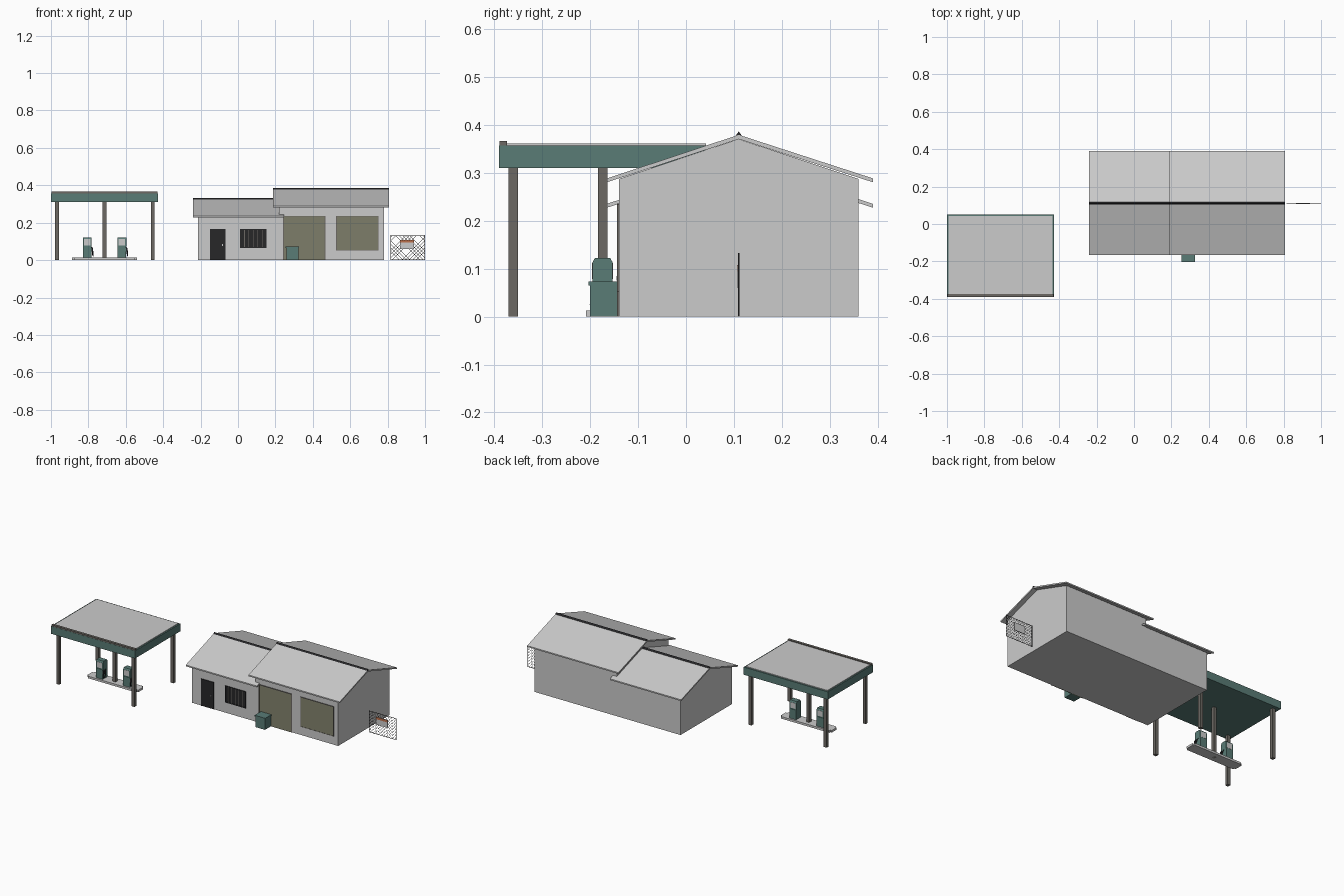
import bpy, bmesh, math
from mathutils import Vector

if "Cube" in bpy.data.objects:
    bpy.data.objects.remove(bpy.data.objects["Cube"])


def material(name, r, g, b):
    m = bpy.data.materials.new(name)
    m.diffuse_color = (r, g, b, 1)
    m.use_nodes = True
    m.node_tree.nodes["Principled BSDF"].inputs["Base Color"].default_value = m.diffuse_color
    return m


TEAL = material("teal_paint", 0.10, 0.20, 0.18)
STEEL = material("brown_steel", 0.15, 0.14, 0.125)
DARK = material("dark_trim", 0.02, 0.02, 0.022)
KHAKI = material("khaki_shutter", 0.19, 0.19, 0.13)
RUST = material("orange_band", 0.5, 0.16, 0.07)


def finish(name, bm, mat=None):
    bmesh.ops.recalc_face_normals(bm, faces=bm.faces)
    me = bpy.data.meshes.new(name)
    bm.to_mesh(me)
    bm.free()
    ob = bpy.data.objects.new(name, me)
    bpy.context.collection.objects.link(ob)
    if mat:
        me.materials.append(mat)
    return ob


def add_box(bm, x0, x1, y0, y1, z0, z1):
    v = bmesh.ops.create_cube(bm, size=1)["verts"]
    for p in v:
        p.co = ((x0 + x1) / 2 + p.co.x * (x1 - x0), (y0 + y1) / 2 + p.co.y * (y1 - y0),
                (z0 + z1) / 2 + p.co.z * (z1 - z0))


def box(name, dims, mat=None):
    bm = bmesh.new()
    add_box(bm, *dims)
    return finish(name, bm, mat)


def extrude_x(name, profile, x0, x1, mat=None):
    """Extrude a (y, z) profile along x."""
    bm = bmesh.new()
    f = bm.faces.new([bm.verts.new((x0, y, z)) for y, z in profile])
    r = bmesh.ops.extrude_face_region(bm, geom=[f])
    bmesh.ops.translate(bm, vec=(x1 - x0, 0, 0),
                        verts=[g for g in r["geom"] if isinstance(g, bmesh.types.BMVert)])
    return finish(name, bm, mat)


def tube(name, pts, radius, mat):
    cu = bpy.data.curves.new(name, 'CURVE')
    cu.dimensions = '3D'
    cu.bevel_depth = radius
    cu.bevel_resolution = 1
    s = cu.splines.new('POLY')
    s.points.add(len(pts) - 1)
    for p, c in zip(s.points, pts):
        p.co = (*c, 1)
    cu.materials.append(mat)
    ob = bpy.data.objects.new(name, cu)
    bpy.context.collection.objects.link(ob)


# ---- Building: two gabled halls with overhanging roofs
MID, FRONT, BACK = 0.11, -0.14, 0.36


def hall(name, wx0, wx1, rx0, rx1, drop):
    z = lambda v: v - drop
    extrude_x(name + "_walls", [(FRONT, 0), (BACK, 0), (BACK, z(.287)), (MID, z(.37)),
                                (FRONT, z(.287))], wx0, wx1)
    extrude_x(name + "_roof", [(-.165, z(.28)), (MID, z(.37)), (.39, z(.28)), (.39, z(.288)),
                               (MID, z(.379)), (-.165, z(.288))], rx0, rx1)
    extrude_x(name + "_ridge_cap", [(MID - .009, z(.374)), (MID + .009, z(.374)),
                                    (MID, z(.386))], rx0, rx1, DARK)


hall("office", -.215, .22, -.24, .245, .053)
hall("garage", .218, .78, .187, .808, 0)


def frame(name, x0, x1, z0, z1, t, d, mat):
    bm = bmesh.new()
    y0, y1 = FRONT - d, FRONT + .002
    add_box(bm, x0, x0 + t, y0, y1, z0, z1)
    add_box(bm, x1 - t, x1, y0, y1, z0, z1)
    add_box(bm, x0 + t, x1 - t, y0, y1, z1 - t, z1)
    if z0 > 0:
        add_box(bm, x0 + t, x1 - t, y0, y1, z0, z0 + t)
    finish(name, bm, mat)


# Office door and barred window
box("office_door", (-.145, -.072, FRONT - .002, FRONT + .002, 0, .16), DARK)
frame("office_door_frame", -.15, -.067, 0, .166, .005, .004, DARK)
box("door_handle", (-.085, -.081, FRONT - .005, FRONT, .075, .085))
box("window_glass", (.014, .15, FRONT - .0015, FRONT + .002, .065, .165), DARK)
frame("window_frame", .011, .153, .064, .167, .005, .004, DARK)
bm = bmesh.new()
for i in range(1, 6):
    x = .011 + i * .142 / 6
    add_box(bm, x - .0015, x + .0015, FRONT - .004, FRONT, .066, .165)
finish("window_bars", bm, STEEL)


# Slatted roller shutters
def shutter(name, x0, x1, z0, z1, n):
    h = (z1 - z0) / n
    prof = [(FRONT + .003, z0)]
    for i in range(n):
        prof += [(FRONT - .003, z0 + i * h), (FRONT - .001, z0 + (i + 1) * h)]
    prof.append((FRONT + .003, z1))
    extrude_x(name, prof, x0, x1, KHAKI)


shutter("garage_door", .245, .463, 0, .232, 13)
frame("garage_door_frame", .241, .467, 0, .236, .004, .004, STEEL)
shutter("window_shutter", .528, .748, .055, .232, 10)
frame("window_shutter_frame", .525, .751, .052, .235, .003, .004, STEEL)

# Teal bin in front of the garage
box("bin_body", (.258, .324, -.2, -.142, 0, .065), TEAL)
box("bin_lid", (.255, .327, -.203, -.141, .065, .073), TEAL)

# ---- Canopy: fascia, roof sheet, gutter and five posts
box("canopy_fascia", (-1, -.428, -.39, .05, .31, .357), TEAL)
box("canopy_roof_sheet", (-.992, -.436, -.38, .042, .355, .361))
box("canopy_front_gutter", (-.998, -.43, -.389, -.373, .357, .366), STEEL)
posts = [(x, y) for x in (-.968, -.456) for y in (-.36, .02)] + [(-.714, -.174)]
for i, (x, y) in enumerate(posts):
    box(f"canopy_post_{i}", (x - .01, x + .01, y - .01, y + .01, 0, .312), STEEL)

# Pump island with chamfered ends
bm = bmesh.new()
add_box(bm, -.887, -.54, -.208, -.14, 0, .013)
bmesh.ops.bevel(bm, geom=[e for e in bm.edges
                          if abs(e.verts[0].co.z - e.verts[1].co.z) > .005],
                offset=.01, segments=2, affect='EDGES')
finish("pump_island", bm)

# Fuel pumps
for i, x in enumerate((-.806, -.621)):
    n = f"pump_{i}_"
    box(n + "body", (x - .023, x + .023, -.197, -.151, .012, .072), TEAL)
    extrude_x(n + "head", [(-.195, .072), (-.153, .072), (-.153, .113), (-.158, .122),
                           (-.19, .122), (-.195, .113)], x - .024, x + .024, TEAL)
    for side, y in (("front", -.195), ("back", -.153)):
        box(n + side + "_screen", (x - .017, x + .017, y - .0012, y + .0012, .078, .112))
    box(n + "nozzle", (x + .023, x + .03, -.198, -.184, .045, .066), DARK)
    tube(n + "hose", [(x + .025, -.174, .07), (x + .031, -.18, .045), (x + .032, -.19, .022),
                      (x + .029, -.199, .025), (x + .026, -.194, .055)], .0022, DARK)

# ---- Chain-link fence panel
FX0, FX1, FH = .816, .999, .131
bm = bmesh.new()
for x in (FX0, FX1):
    add_box(bm, x - .001, x + .001, MID - .0012, MID + .0012, 0, FH + .002)
for z in (.001, FH):
    add_box(bm, FX0, FX1, MID - .001, MID + .001, z - .001, z + .001)
finish("fence_frame", bm, DARK)

bm = bmesh.new()
W, pitch = FX1 - FX0, .0183
k = -FH + pitch / 2
while k < W:
    a, b = max(0, -k), min(FH, W - k)
    for s in (1, -1):
        ends = [(FX0 + k + t if s > 0 else FX1 - k - t, t) for t in (a, b)]
        (xa, za), (xb, zb) = ends
        w = .0009
        quad = [(xa - w, za), (xa + w, za), (xb + w, zb), (xb - w, zb)]
        f = bm.faces.new([bm.verts.new((x, MID + s * .0005, z)) for x, z in quad])
    k += pitch
finish("fence_mesh", bm, DARK)
box("fence_sign", (.866, .942, MID - .003, MID + .001, .06, .108))
box("fence_sign_band", (.866, .942, MID - .004, MID - .002, .094, .108), RUST)
